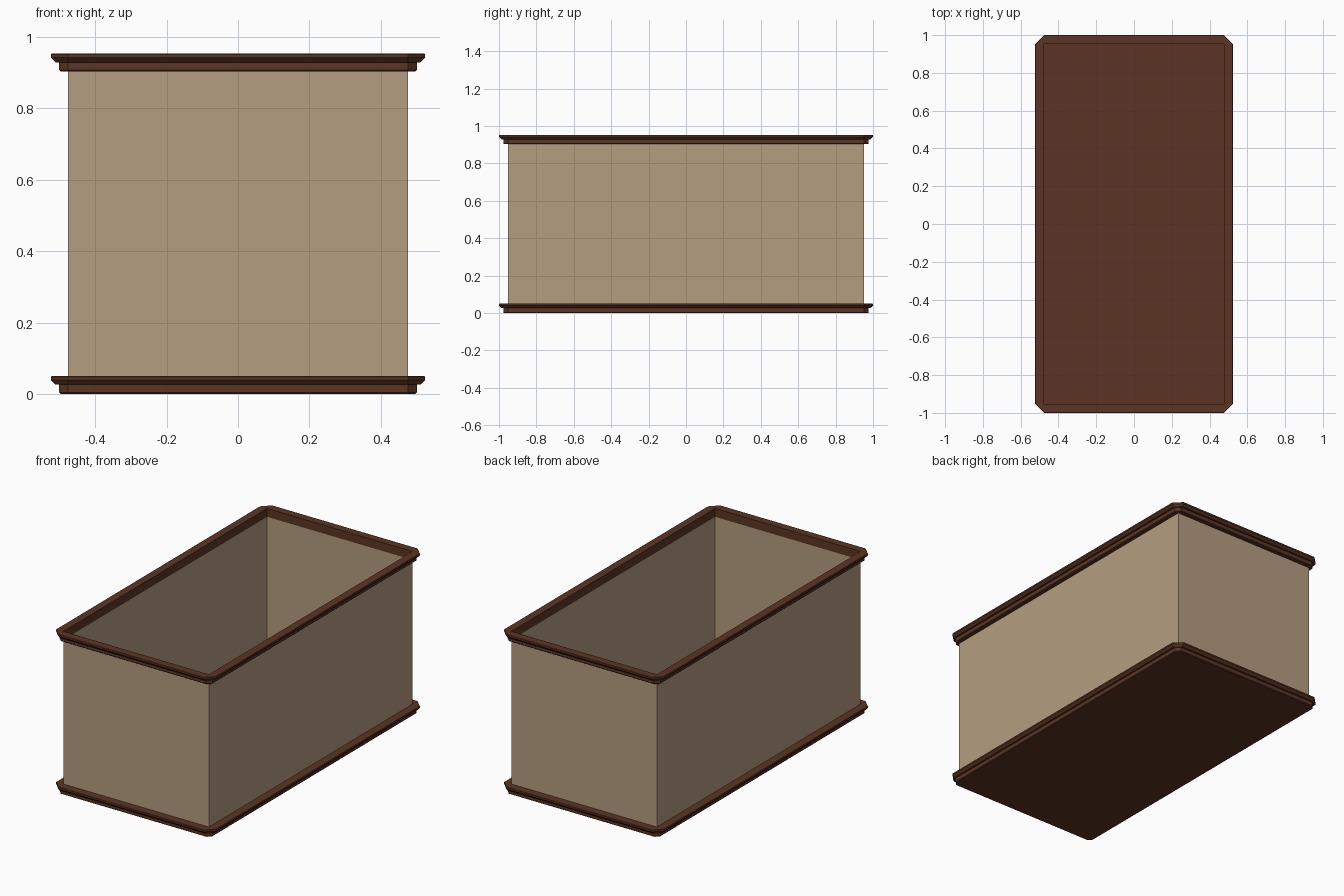
import bpy
import bmesh

cube = bpy.data.objects.get("Cube")
if cube:
    bpy.data.objects.remove(cube)

HALF_X, HALF_Y = 0.476, 0.952   # wall planes
TRIM_H, TOTAL_H = 0.05, 0.953

# Moulding profile: (outward offset from the wall, height)
PROFILE = [(0.021, 0), (0.025, 0.004), (0.025, 0.026), (0.035, 0.026),
           (0.048, 0.039), (0.048, 0.048), (0.046, TRIM_H)]


def material(name, colour):
    mat = bpy.data.materials.new(name)
    mat.use_nodes = True
    mat.diffuse_color = colour
    mat.node_tree.nodes["Principled BSDF"].inputs["Base Color"].default_value = colour
    return mat


def ring(bm, offset, z):
    """Rectangle pushed out by offset, with its corners cut at 45 degrees."""
    points = []
    for sx, sy in ((1, 1), (-1, 1), (-1, -1), (1, -1)):
        corner = [(sx * (HALF_X + offset), sy * HALF_Y),
                  (sx * HALF_X, sy * (HALF_Y + offset))]
        if sx != sy:
            corner.reverse()
        points += corner if offset else corner[:1]
    return [bm.verts.new((x, y, z)) for x, y in points]


def bridge(bm, low, high):
    n = len(low)
    for i in range(n):
        j = (i + 1) % n
        bm.faces.new((low[i], low[j], high[j], high[i]))


def finish(bm, name, mat):
    mesh = bpy.data.meshes.new(name)
    bm.to_mesh(mesh)
    bm.free()
    mesh.materials.append(mat)
    obj = bpy.data.objects.new(name, mesh)
    bpy.context.collection.objects.link(obj)
    return obj


def moulding(name, base_z, solid, mat):
    bm = bmesh.new()
    rings = [ring(bm, d, base_z + z) for d, z in PROFILE]
    for low, high in zip(rings, rings[1:]):
        bridge(bm, low, high)
    if solid:
        bm.faces.new(rings[0][::-1])
        bm.faces.new(rings[-1])
    else:
        # Open frame: inner face flush with the walls
        inner = [ring(bm, 0, base_z + z) for z in (0, TRIM_H)]
        bridge(bm, inner[1], inner[0])
        for outer, inside, flip in ((rings[0], inner[0], True), (rings[-1], inner[1], False)):
            for i in range(4):
                a, b, c = outer[2 * i], outer[2 * i + 1], outer[(2 * i + 2) % 8]
                p, q = inside[i], inside[(i + 1) % 4]
                for face in ((a, b, p), (b, c, q, p)):
                    bm.faces.new(face[::-1] if flip else face)
    return finish(bm, name, mat)


wood = material("dark brown wood", (0.105, 0.036, 0.017, 1))
tan = material("tan panel", (0.46, 0.34, 0.22, 1))

# Solid floor slab and open rim share one moulding
moulding("base_slab", 0, True, wood)
moulding("top_rim", TOTAL_H - TRIM_H, False, wood)

# Thin wall sheet between them
bm = bmesh.new()
bridge(bm, ring(bm, 0, TRIM_H), ring(bm, 0, TOTAL_H - TRIM_H))
finish(bm, "walls", tan)
